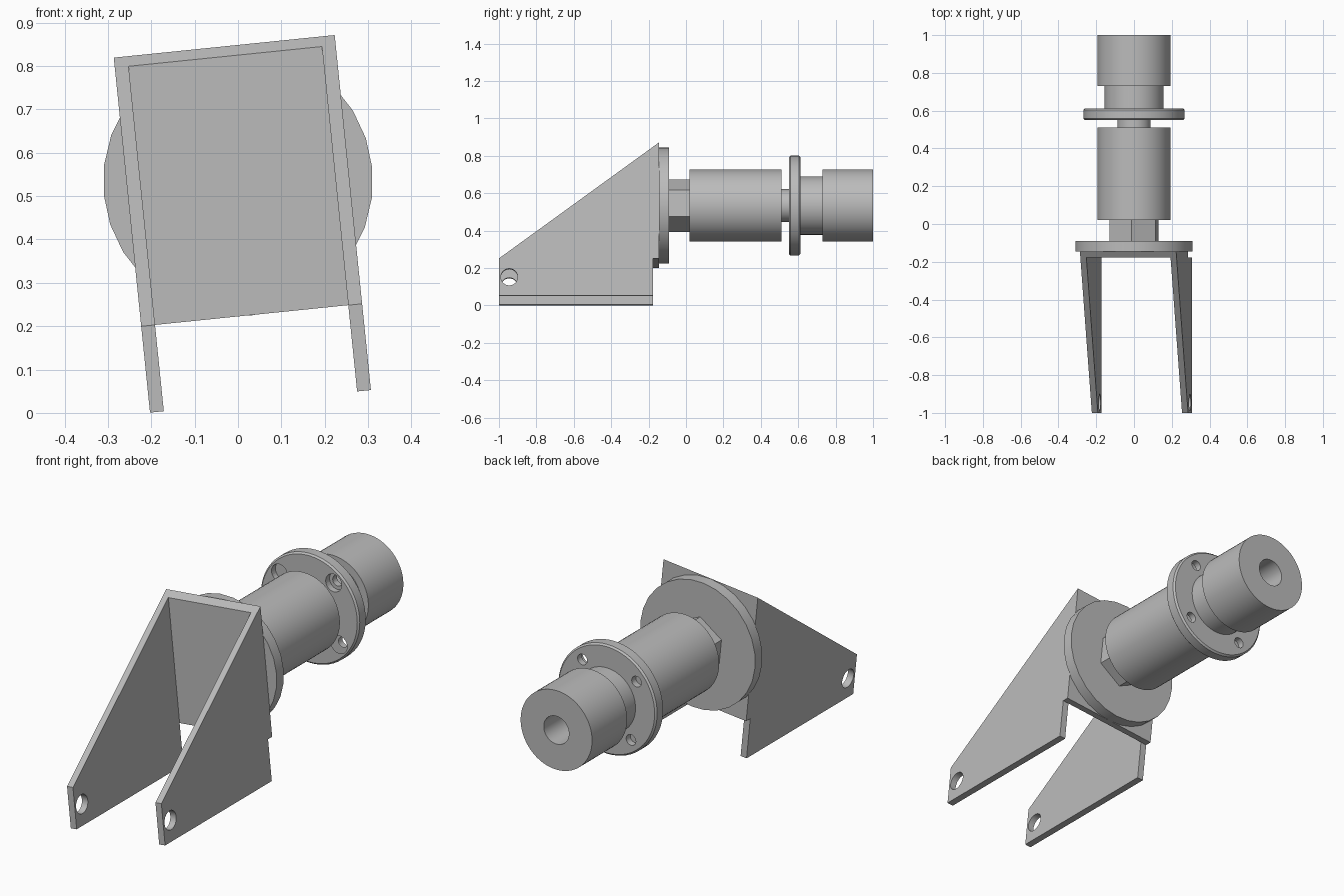
import bpy, bmesh, math
from mathutils import Matrix, Vector

if "Cube" in bpy.data.objects:
    bpy.data.objects.remove(bpy.data.objects["Cube"])

grey = bpy.data.materials.new("plain grey metal")
grey.use_nodes = True
grey.diffuse_color = (0.5, 0.5, 0.5, 1)
grey.node_tree.nodes["Principled BSDF"].inputs["Base Color"].default_value = (0.5, 0.5, 0.5, 1)

# The whole assembly is rolled slightly about its long axis
PLACE = Matrix.Translation((0, 0, 0.534)) @ Matrix.Rotation(math.radians(-5.83), 4, 'Y')


def make(name, bm, smooth=False):
    bmesh.ops.remove_doubles(bm, verts=bm.verts, dist=1e-5)
    bmesh.ops.recalc_face_normals(bm, faces=bm.faces)
    me = bpy.data.meshes.new(name)
    bm.to_mesh(me)
    bm.free()
    me.materials.append(grey)
    ob = bpy.data.objects.new(name, me)
    bpy.context.collection.objects.link(ob)
    ob.matrix_world = PLACE
    bpy.context.view_layer.update()
    if smooth:
        shade(ob)
    return ob


def activate(ob):
    bpy.ops.object.select_all(action='DESELECT')
    ob.select_set(True)
    bpy.context.view_layer.objects.active = ob


def shade(ob):
    activate(ob)
    bpy.ops.object.shade_smooth_by_angle(angle=math.radians(30))


def lathe(name, profile, sides=64, smooth=True, phase=0):
    """Revolve (radius, y) points about the long axis."""
    bm = bmesh.new()
    turn = Matrix.Rotation(math.radians(phase), 3, 'Y')
    vs = [bm.verts.new(turn @ Vector((r, y, 0))) for r, y in profile]
    es = [bm.edges.new(pair) for pair in zip(vs, vs[1:])]
    bmesh.ops.spin(bm, geom=vs + es, cent=(0, 0, 0), axis=(0, 1, 0),
                   angle=2 * math.pi, steps=sides)
    return make(name, bm, smooth)


def rod(name, r, y0, y1, **kw):
    return lathe(name, [(0, y0), (r, y0), (r, y1), (0, y1)], **kw)


def plate(name, outline, x0, x1):
    """Extrude a (y, z) outline from x0 to x1."""
    bm = bmesh.new()
    face = bm.faces.new([bm.verts.new((x0, y, z)) for y, z in outline])
    ext = bmesh.ops.extrude_face_region(bm, geom=[face])
    moved = [v for v in ext["geom"] if isinstance(v, bmesh.types.BMVert)]
    bmesh.ops.translate(bm, verts=moved, vec=(x1 - x0, 0, 0))
    return make(name, bm)


def drill(ob, holes):
    """Cut cylinders given as (centre, axis rotation, radius, depth)."""
    bm = bmesh.new()
    for centre, rot, r, depth in holes:
        bmesh.ops.create_cone(bm, cap_ends=True, segments=32, radius1=r, radius2=r,
                              depth=depth, matrix=Matrix.Translation(centre) @ rot)
    cutter = make("hole_cutter", bm)
    cutter.hide_render = True
    mod = ob.modifiers.new("holes", 'BOOLEAN')
    mod.operation, mod.solver, mod.object = 'DIFFERENCE', 'EXACT', cutter
    activate(ob)
    bpy.ops.object.modifier_apply(modifier=mod.name)
    bpy.data.objects.remove(cutter)
    shade(ob)


ALONG_X = Matrix.Rotation(math.pi / 2, 4, 'Y')
ALONG_Y = Matrix.Rotation(math.pi / 2, 4, 'X')

# Fork bracket: back wall and two tapered arms with pin holes
HALF, THICK = 0.256, 0.032
BACK, FRONT, TOP, LOW, BASE = -0.145, -1.0, 0.3127, -0.31, -0.51
inner = BACK - THICK
slope = (TOP - LOW) / (BACK - FRONT)
plate("bracket_back", [(inner, LOW), (BACK, LOW), (BACK, TOP), (inner, TOP - slope * THICK)],
      -HALF + THICK, HALF - THICK)
arm = [(FRONT, BASE), (inner, BASE), (inner, LOW), (BACK, LOW), (BACK, TOP), (FRONT, LOW)]
for name, s in (("left_arm", 1), ("right_arm", -1)):
    ob = plate(name, arm, s * (HALF - THICK), s * HALF)
    drill(ob, [((s * HALF, -0.945, -0.41), ALONG_X, 0.045, 0.2)])

# Mounting disc and hexagonal nut behind the bracket
rod("mounting_disc", 0.311, BACK, -0.09, sides=28)
rod("hex_nut", 0.141, -0.09, 0.02, sides=6, smooth=False, phase=30)

# Main barrel and thin neck
rod("main_barrel", 0.193, 0.02, 0.51)
rod("neck", 0.088, 0.51, 0.555)

# Bolt flange with softened rims and four counterbored holes
B = 0.008
flange = lathe("bolt_flange", [(0, 0.55), (0.267 - B, 0.55), (0.267, 0.55 + B),
                               (0.267, 0.612 - B), (0.267 - B, 0.612), (0, 0.612)])
spots = [(sx * 0.147, sz * 0.147) for sx in (-1, 1) for sz in (-1, 1)]
drill(flange, [((x, 0.58, z), ALONG_Y, 0.026, 0.2) for x, z in spots])
drill(flange, [((x, 0.55, z), ALONG_Y, 0.043, 0.06) for x, z in spots])

# Collar and end sleeve with a bore
rod("collar", 0.156, 0.612, 0.73)
lathe("end_sleeve", [(0, 0.73), (0.193, 0.73), (0.193, 1.0), (0.068, 1.0), (0.068, 0.78), (0, 0.78)])
